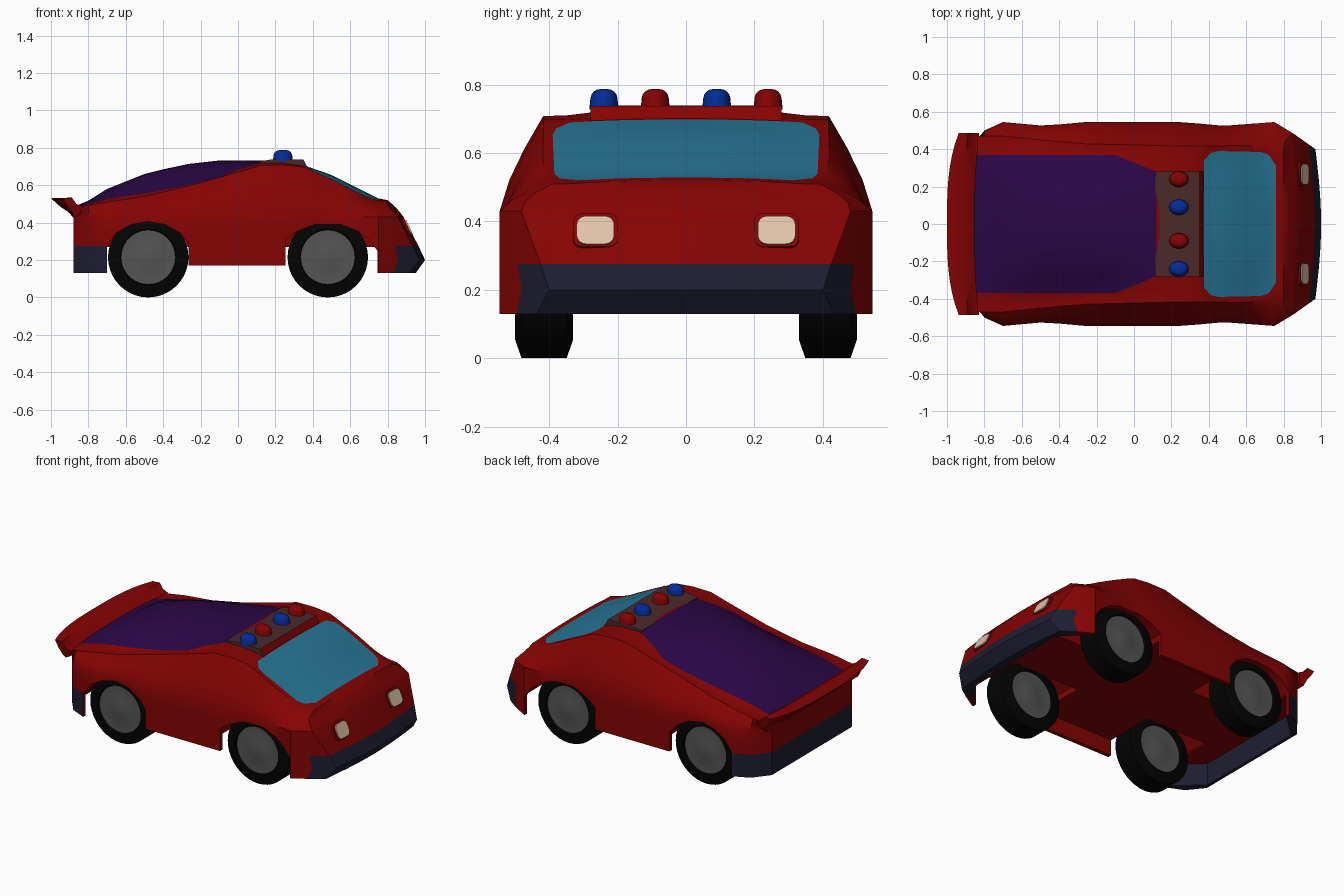
import bpy, bmesh, math
from mathutils import Matrix

if "Cube" in bpy.data.objects:
    bpy.data.objects.remove(bpy.data.objects["Cube"])


def material(name, *rgb):
    m = bpy.data.materials.new(name)
    m.diffuse_color = (*rgb, 1)
    m.use_nodes = True
    m.node_tree.nodes["Principled BSDF"].inputs["Base Color"].default_value = m.diffuse_color
    return m


RED = material("red paint", .235, .001, .001)
PURPLE = material("purple panel", .024, .002, .06)
GLASS = material("blue glass", .02, .18, .30)
NAVY = material("navy bumper", .013, .013, .032)
TYRE = material("black rubber", .001, .001, .001)
GREY = material("grey hub", .09, .09, .09)
BROWN = material("brown base", .07, .022, .022)
BLUE = material("blue lamp", .001, .025, .31)
CREAM = material("cream lamp", .75, .55, .4)


def curve(pts, x):
    """Piecewise linear lookup."""
    if x <= pts[0][0]:
        return pts[0][1]
    for (a, p), (b, q) in zip(pts, pts[1:]):
        if x <= b:
            return p + (q - p) * (x - a) / (b - a)
    return pts[-1][1]


def finish(name, bm, mats, angle=32):
    bmesh.ops.remove_doubles(bm, verts=bm.verts, dist=1e-5)
    bmesh.ops.recalc_face_normals(bm, faces=bm.faces)
    me = bpy.data.meshes.new(name)
    bm.to_mesh(me)
    bm.free()
    for m in mats:
        me.materials.append(m)
    ob = bpy.data.objects.new(name, me)
    bpy.context.collection.objects.link(ob)
    smooth(ob, angle)
    return ob


def smooth(ob, angle):
    bpy.ops.object.select_all(action='DESELECT')
    ob.select_set(True)
    bpy.context.view_layer.objects.active = ob
    bpy.ops.object.shade_smooth_by_angle(angle=math.radians(angle))


def prism(name, pts, place, a, b, mats):
    """Extrude a 2D outline from a to b; place maps (p, q, depth) to 3D."""
    bm = bmesh.new()
    r0, r1 = [[bm.verts.new(place(p, q, d)) for p, q in pts] for d in (a, b)]
    bm.faces.new(r0)
    bm.faces.new(r1)
    for i in range(len(pts)):
        j = (i + 1) % len(pts)
        bm.faces.new((r0[i], r0[j], r1[j], r1[i]))
    return finish(name, bm, mats)


def along_y(p, q, d):
    return (p, d, q)


def along_z(p, q, d):
    return (p, q, d)


# Body curves along x: plan half width, shoulder half width, panel half width, heights
PLAN = [(-.88, .40), (-.8, .5), (-.7, .545), (-.48, .525), (-.26, .545), (.26, .545),
        (.48, .525), (.75, .545), (.85, .485), (.97, .40), (1, .39)]
SHOULDER = [(-.88, .47), (-.7, .47), (-.3, .43), (.3, .415), (.6, .42), (.8, .39)]
PANEL = [(-.1, .37), (.12, .28), (.35, .29), (.375, .34), (.41, .38), (.45, .39),
         (.68, .385), (.72, .37), (.76, .31), (.8, .3)]
EDGE_Z = [(-.88, .48), (-.7, .51), (-.5, .54), (-.25, .60), (0, .67), (.12, .705),
          (.3, .71), (.36, .695), (.5, .63), (.7, .53), (.8, .51)]
CROWN_Z = [(-.88, .485), (-.82, .505), (-.7, .58), (-.5, .66), (-.3, .71), (-.1, .732),
           (.12, .732), (.3, .728), (.37, .70), (.5, .655), (.75, .53), (.8, .52)]
XS = [-.88, -.865, -.8, -.7, -.6, -.5, -.4, -.26, -.18, -.1, 0, .12, .24, .35, .375, .41,
      .45, .5, .56, .62, .68, .72, .75, .8, .87, .93, 1]
VS = [-1, -.9, -.8, -.6, -.4, -.2, 0, .2, .4, .6, .8, .9, 1]
LEVELS = [.13, .2, .275, .36, .43]
NOSE_X = [.95, 1.0, .965, .92, .885, .862, .835, .80]
K = len(NOSE_X) - 1


def body_point(nom, v, k):
    nose = NOSE_X[k] - .03 * v * v * (k < K)
    x = nom if nom <= .75 else .75 + (nom - .75) / .25 * (nose - .75)
    s, plan = curve(SHOULDER, x), curve(PLAN, x)
    t = max(0, (k - 4) / (K - 4))
    half = plan + (s - plan) * t ** 1.35
    p, a = curve(PANEL, x) / s, abs(v)
    f = a / .8 * p if a <= .8 else p + (1 - p) * (a - .8) / .2
    y = math.copysign(f * half, v)
    e = curve(EDGE_Z, x)
    top = e + (curve(CROWN_Z, x) - e) * (1 - min(1, abs(y) / (.87 * s)) ** 2.5)
    z = LEVELS[k] if k < 5 else .43 + (top - .43) * t
    if k == 0 and abs(x) < .48:
        z = .17
    return x, y, z


# Body shell: a subdivided box mapped onto the curves
bm = bmesh.new()
cache = {}
NI, NJ = len(XS) - 1, len(VS) - 1


def vert(i, j, k):
    if (i, j, k) not in cache:
        cache[i, j, k] = bm.verts.new(body_point(XS[i], VS[j], k))
    return cache[i, j, k]


def quad(keys, mat):
    bm.faces.new([vert(*c) for c in keys]).material_index = mat


def low_mat(i, k):
    return 3 if k < 2 and (XS[i] >= .86 or XS[i] < -.7) else 0


for i in range(NI):
    for j in range(NJ):
        inner = 2 <= j < NJ - 2
        top = 0
        if inner and -.87 < XS[i] < .11 and i > 0:
            top = 1
        elif inner and .37 < XS[i] < .79:
            top = 2
        for k, m in ((K, top), (0, low_mat(i, 0))):
            quad([(i, j, k), (i + 1, j, k), (i + 1, j + 1, k), (i, j + 1, k)], m)
    for k in range(K):
        for j in (0, NJ):
            quad([(i, j, k), (i + 1, j, k), (i + 1, j, k + 1), (i, j, k + 1)], low_mat(i, k))
for j in range(NJ):
    for k in range(K):
        for i in (0, NI):
            quad([(i, j, k), (i, j + 1, k), (i, j + 1, k + 1), (i, j, k + 1)], low_mat(i, k))
body = finish("body", bm, [RED, PURPLE, GLASS, NAVY])

# Cut wheel arches and the hollow underside
FRONT = [(.255, 0), (.255, .31), (.32, .355), (.41, .39), (.55, .39), (.64, .355),
         (.70, .31), (.745, .25), (.745, 0)]
REAR = [(-.70, 0), (-.70, .28), (-.65, .345), (-.57, .39), (-.48, .405), (-.39, .39),
        (-.31, .345), (-.265, .29), (-.265, 0)]
FLOOR = [(-.86, -.37), (-.7, -.52), (.75, -.52), (.9, -.37),
         (.9, .37), (.75, .52), (-.7, .52), (-.86, .37)]
cutters = [prism("underside_cutter", FLOOR, along_z, -.1, .27, [RED])]
for side in (-1, 1):
    for arch in (FRONT, REAR):
        cutters.append(prism("arch_cutter", arch, along_y, .2 * side, .7 * side, [RED]))
for c in cutters:
    c.hide_render = True
    mod = body.modifiers.new("cut", 'BOOLEAN')
    mod.operation, mod.object, mod.solver = 'DIFFERENCE', c, 'EXACT'
    bpy.context.view_layer.objects.active = body
    bpy.ops.object.modifier_apply(modifier=mod.name)
for c in cutters:
    bpy.data.objects.remove(c)
# Inner bumper walls share the bumper colour
for f in body.data.polygons:
    x, y, z = f.center
    if z < .27 and abs(f.normal.z) < .5 and (x < -.71 or (x > .8 and f.normal.x < 0)):
        f.material_index = 3
smooth(body, 46)

# Tail spoiler: a profile swept across the back
SPOILER = [(-1, .53), (-.91, .533), (-.865, .5), (-.83, .485), (-.85, .44), (-.88, .425),
           (-.905, .455), (-.95, .485)]
bm = bmesh.new()
rows = []
for n in range(17):
    t = n / 8 - 1
    pull = 1 - .45 * abs(t) ** 3
    rows.append([bm.verts.new((-.86 + (x + .86) * (pull if x < -.88 else 1),
                               (.487 if z > .45 else .46) * t, z)) for x, z in SPOILER])
for a, b in zip(rows, rows[1:]):
    for i in range(len(SPOILER)):
        bm.faces.new((a[i - 1], a[i], b[i], b[i - 1]))
bm.faces.new(rows[0])
bm.faces.new(rows[-1])
finish("spoiler", bm, [RED], 45)

# Wheels: lathed about y, with hubs on both sides
HALF = [(0, .08), (.05, .078), (.085, .07), (.145, .073), (.15, .085), (.16, .085), (.215, .066)]
PROFILE = HALF + [(r, -d) for r, d in reversed(HALF)]
for xn, x in (("front", .48), ("rear", -.48)):
    for yn, y in (("right", -.415), ("left", .415)):
        bm = bmesh.new()
        N = 40
        rings = []
        for r, d in PROFILE:
            rings.append([bm.verts.new((x + r * math.cos(a), y + d, .215 + r * math.sin(a)))
                          for a in (2 * math.pi * s / N for s in range(N))])
        for n, (a, b) in enumerate(zip(rings, rings[1:])):
            hub = max(PROFILE[n][0], PROFILE[n + 1][0]) < .148
            for s in range(N):
                f = bm.faces.new((a[s], a[s - 1], b[s - 1], b[s]))
                f.material_index = int(hub)
        finish(f"{xn}_{yn}_wheel", bm, [TYRE, GREY])

# Roof light base, red on its front face
base = prism("light_base", [(.115, .70), (.115, .728), (.19, .739), (.35, .737), (.372, .695)],
             along_y, -.28, .28, [BROWN, RED])
for f in base.data.polygons:
    f.material_index = int(f.normal.x > .6)

# Roof lamps: rounded oval cylinders
for n, y in enumerate((-.24, -.09, .09, .24)):
    bm = bmesh.new()
    bmesh.ops.create_cone(bm, cap_ends=True, segments=28, radius1=1, radius2=.85, depth=1,
                          matrix=Matrix.Translation((.24, y, .757)) @ Matrix.Diagonal((.054, .043, .06, 1)))
    rim = [e for e in bm.edges if all(v.co.z > .77 for v in e.verts)]
    bmesh.ops.bevel(bm, geom=rim, offset=.025, segments=4, profile=.5, affect='EDGES')
    finish(f"roof_lamp_{n + 1}", bm, [RED if n % 2 else BLUE], 50)

# Headlights: rounded lens in a slightly larger red bezel
for side in (-1, 1):
    for name, size, x, mat in (("headlight_bezel", (.04, .132, .108), .892, RED),
                               ("headlight", (.04, .11, .09), .899, CREAM)):
        bm = bmesh.new()
        bmesh.ops.create_cube(bm, size=1, matrix=Matrix.Diagonal((*size, 1)))
        long = [e for e in bm.edges if abs(e.verts[0].co.x - e.verts[1].co.x) > .01]
        bmesh.ops.bevel(bm, geom=long, offset=.028, segments=4, profile=.5, affect='EDGES')
        bm.transform(Matrix.Translation((x, .265 * side, .367)) @ Matrix.Rotation(math.radians(-25), 4, 'Y'))
        finish(name + ("_left" if side > 0 else "_right"), bm, [mat])
